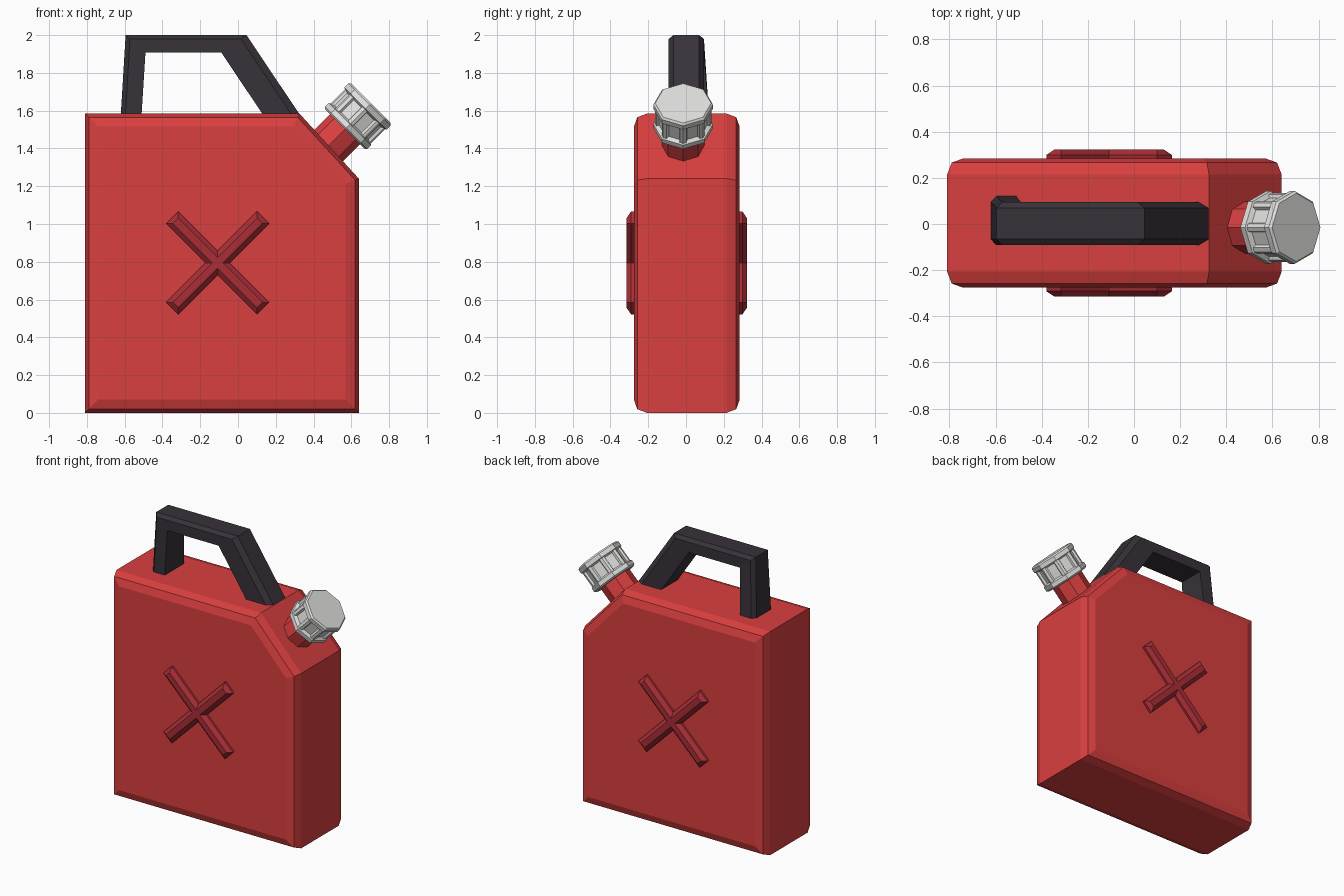
import bpy, bmesh, math
from mathutils import Vector

if "Cube" in bpy.data.objects:
    bpy.data.objects.remove(bpy.data.objects["Cube"])

def material(name, col):
    m = bpy.data.materials.new(name)
    m.diffuse_color = (*col, 1)
    m.use_nodes = True
    m.node_tree.nodes["Principled BSDF"].inputs["Base Color"].default_value = m.diffuse_color
    return m

RED = material("red", (0.70, 0.05, 0.05))
CRIMSON = material("crimson", (0.40, 0.027, 0.037))
DARK = material("dark_plastic", (0.040, 0.031, 0.042))
GREY = material("light_grey", (0.74, 0.74, 0.73))

def loft(name, rings, mat):
    """Skin a list of equal-length vertex rings and cap both ends."""
    bm = bmesh.new()
    vr = [[bm.verts.new(p) for p in r] for r in rings]
    n = len(rings[0])
    for a, b in zip(vr, vr[1:]):
        for i in range(n):
            j = (i + 1) % n
            bm.faces.new((a[i], a[j], b[j], b[i]))
    bm.faces.new(vr[0])
    bm.faces.new(vr[-1])
    bmesh.ops.recalc_face_normals(bm, faces=bm.faces)
    me = bpy.data.meshes.new(name)
    bm.to_mesh(me)
    bm.free()
    me.materials.append(mat)
    ob = bpy.data.objects.new(name, me)
    bpy.context.collection.objects.link(ob)
    return ob

def inset(poly, d):
    """Mitred inset of a counter-clockwise convex polygon."""
    out = []
    for i, p in enumerate(poly):
        p = Vector(p)
        e0 = (p - Vector(poly[i - 1])).normalized()
        e1 = (Vector(poly[(i + 1) % len(poly)]) - p).normalized()
        n0, n1 = Vector((-e0.y, e0.x)), Vector((-e1.y, e1.x))
        out.append(p + (n0 + n1) * d / (1 + n0.dot(n1)))
    return out

def slab(name, poly, steps, yc, mat):
    """Extrude an xz polygon along y, with (y, inset) steps for the rounded rims."""
    return loft(name, [[(p.x, yc + y, p.y) for p in inset(poly, d)] for y, d in steps], mat)

# Can body
rim = [(-0.28, 0.07), (-0.262, 0.02), (-0.21, 0.0)]
body = [(-0.81, 0), (0.64, 0), (0.64, 1.24), (0.325, 1.585), (-0.81, 1.585)]
slab("can_body", body, rim + [(-y, d) for y, d in reversed(rim)], 0.004, RED)

# Raised crosses on front and back
def bar_poly(angle, length, width):
    c, s = math.cos(angle), math.sin(angle)
    return [(-0.108 + x * c - z * s, 0.794 + x * s + z * c)
            for x, z in ((-length, -width), (length, -width), (length, width), (-length, width))]

for side, label in ((-1, "front"), (1, "back")):
    for angle, lean in ((45, "rising"), (135, "falling")):
        slab(f"{label}_cross_bar_{lean}", bar_poly(math.radians(angle), 0.34, 0.045),
             [(side * 0.25, 0.0), (side * 0.295, 0.0), (side * 0.319, 0.025)], 0.004, CRIMSON)

# Handle: chamfered section swept through outer/inner point pairs
stations = [((-0.621, 1.57), (-0.511, 1.57), 0.122),
            ((-0.595, 2.0), (-0.49, 1.907), 0.095),
            ((0.045, 2.0), (-0.088, 1.907), 0.095),
            ((0.333, 1.57), (0.138, 1.57), 0.095)]
rings = []
for outer, inner, back in stations:
    o, i = Vector(outer), Vector(inner)
    section = [(0, -0.066), (0.22, -0.092), (1, -0.092), (1, back), (0.22, back), (0, back - 0.026)]
    ring = []
    for u, y in section:
        p = o.lerp(i, u)
        ring.append((p.x, y, p.y))
    rings.append(ring)
loft("handle", rings, DARK)

# Spout neck and cap share a tilted axis
S = math.sqrt(0.5)
BASE, AXIS = Vector((0.482, -0.015, 1.418)), Vector((S, 0, S))
U, V = Vector((S, 0, -S)), Vector((0, 1, 0))

def revolve(name, profile, mat, sides=8):
    rings = []
    for t, r in profile:
        ring = []
        for k in range(sides):
            a = 2 * math.pi * k / sides
            ring.append(BASE + AXIS * t + (U * math.cos(a) + V * math.sin(a)) * r)
        rings.append(ring)
    return loft(name, rings, mat)

revolve("spout_neck", [(-0.06, 0.112), (0.16, 0.112)], RED)
revolve("cap", [(0.118, 0.145), (0.128, 0.158), (0.157, 0.158), (0.168, 0.135),
                (0.262, 0.135), (0.273, 0.158), (0.302, 0.158), (0.313, 0.148)], GREY)

# Grip ribs on the cap corners
for k in range(8):
    a = 2 * math.pi * k / 8
    out = U * math.cos(a) + V * math.sin(a)
    tan = V * math.cos(a) - U * math.sin(a)
    rib = [(0.11, -0.022), (0.142, -0.018), (0.15, 0), (0.142, 0.018), (0.11, 0.022)]
    loft(f"cap_rib_{k + 1}", [[BASE + AXIS * t + out * r + tan * w for r, w in rib]
                              for t in (0.15, 0.28)], GREY)
